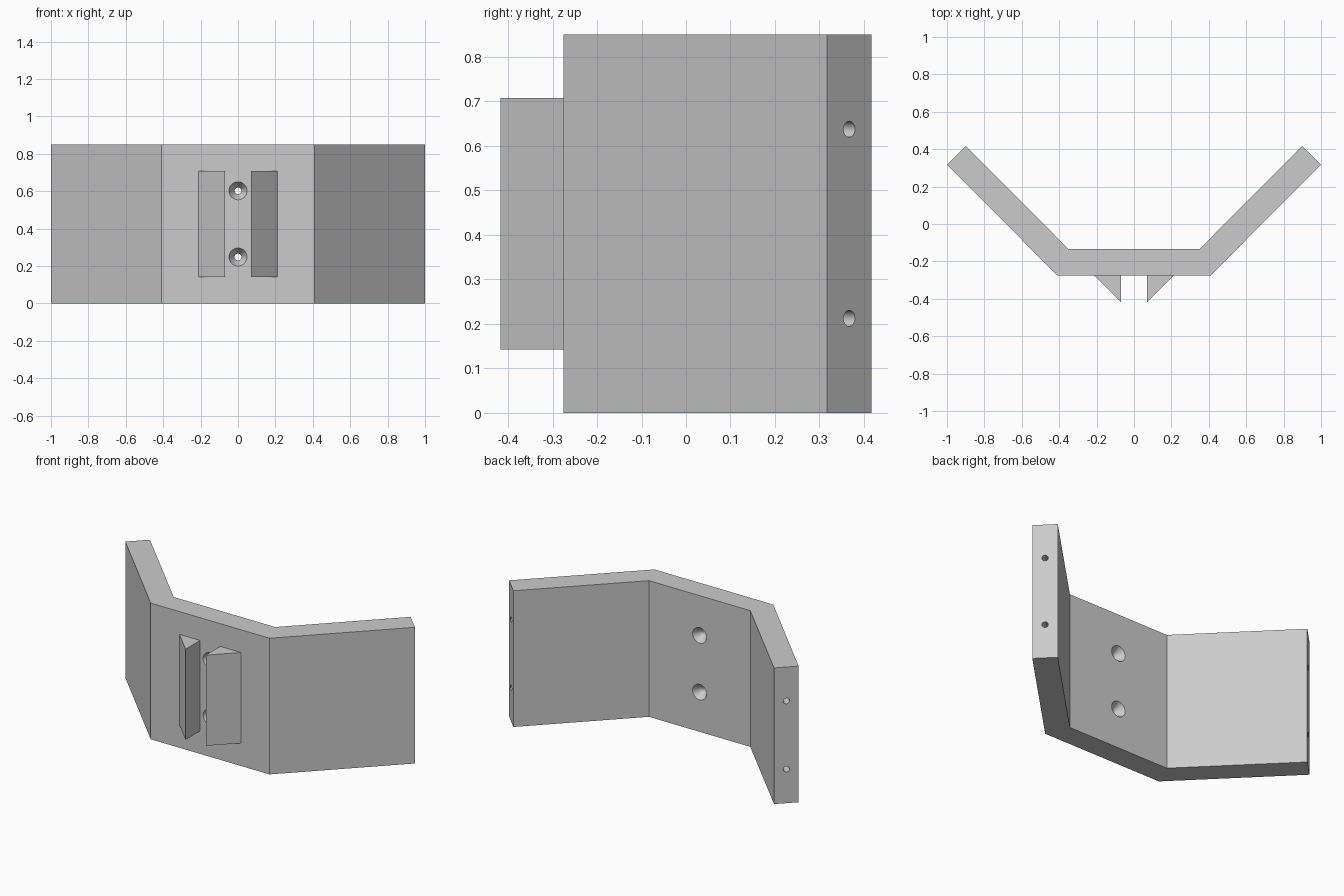
import bpy, bmesh, math
from mathutils import Matrix, Vector

if "Cube" in bpy.data.objects:
    bpy.data.objects.remove(bpy.data.objects["Cube"], do_unlink=True)

HEIGHT = 0.85
MID = HEIGHT / 2

grey = bpy.data.materials.new("plain grey")
grey.use_nodes = True
COLOUR = (0.6, 0.6, 0.6, 1)
grey.diffuse_color = COLOUR
grey.node_tree.nodes["Principled BSDF"].inputs["Base Color"].default_value = COLOUR


def finish(bm, name):
    bmesh.ops.recalc_face_normals(bm, faces=bm.faces)
    mesh = bpy.data.meshes.new(name)
    bm.to_mesh(mesh)
    bm.free()
    mesh.materials.append(grey)
    obj = bpy.data.objects.new(name, mesh)
    bpy.context.collection.objects.link(obj)
    return obj


def prism(name, outline, z0, z1):
    """Extrude a plan outline upwards."""
    bm = bmesh.new()
    face = bm.faces.new([bm.verts.new((x, y, z0)) for x, y in outline])
    top = bmesh.ops.extrude_face_region(bm, geom=[face])["geom"]
    verts = [v for v in top if isinstance(v, bmesh.types.BMVert)]
    bmesh.ops.translate(bm, verts=verts, vec=(0, 0, z1 - z0))
    return finish(bm, name)


def drill(name, profile, centre, direction, sides=32):
    """Turned cutter: (distance along axis, radius) pairs."""
    bm = bmesh.new()
    turn = Vector(direction).to_track_quat('Z', 'Y').to_matrix().to_4x4()
    place = Matrix.Translation(centre) @ turn
    rings = []
    for d, r in profile:
        angles = [2 * math.pi * i / sides for i in range(sides)]
        rings.append([bm.verts.new(place @ Vector((r * math.cos(a), r * math.sin(a), d)))
                      for a in angles])
    for a, b in zip(rings, rings[1:]):
        for i in range(sides):
            j = (i + 1) % sides
            bm.faces.new((a[i], a[j], b[j], b[i]))
    bm.faces.new(rings[0])
    bm.faces.new(rings[-1])
    obj = finish(bm, name)
    obj.hide_render = True
    return obj


# Bent plate with two angled wings
half = [(0.41, -0.275), (1, 0.317), (0.9, 0.417), (0.35, -0.134)]
outline = half + [(-x, y) for x, y in reversed(half)]
plate = prism("bent_plate", outline, 0, HEIGHT)

# Screw holes, countersunk on both sides, and blind holes in the wing ends
screw = [(-0.09, 0.06), (-0.02, 0.018), (0.02, 0.018), (0.09, 0.06)]
blind = [(-0.2, 0.018), (0.05, 0.018)]
cutters = []
for up in (-1, 1):
    cutters.append(drill("screw_hole_cutter", screw, (0, -0.2045, MID + up * 0.177), (0, 1, 0)))
    for side in (-1, 1):
        cutters.append(drill("end_hole_cutter", blind,
                             (side * 0.95, 0.367, MID + up * 0.2125), (side, 1, 0)))

bpy.context.view_layer.objects.active = plate
for cutter in cutters:
    mod = plate.modifiers.new("hole", 'BOOLEAN')
    mod.operation = 'DIFFERENCE'
    mod.solver = 'EXACT'
    mod.object = cutter
    bpy.ops.object.modifier_apply(modifier=mod.name)
    bpy.data.objects.remove(cutter, do_unlink=True)

bpy.ops.object.select_all(action='DESELECT')
plate.select_set(True)
bpy.ops.object.shade_smooth_by_angle(angle=math.radians(30))

# Pair of triangular wedges on the front
for name, side in (("left_wedge", 1), ("right_wedge", -1)):
    prism(name, [(side * 0.07, -0.275), (side * 0.212, -0.275), (side * 0.07, -0.417)],
          MID - 0.283, MID + 0.283)
